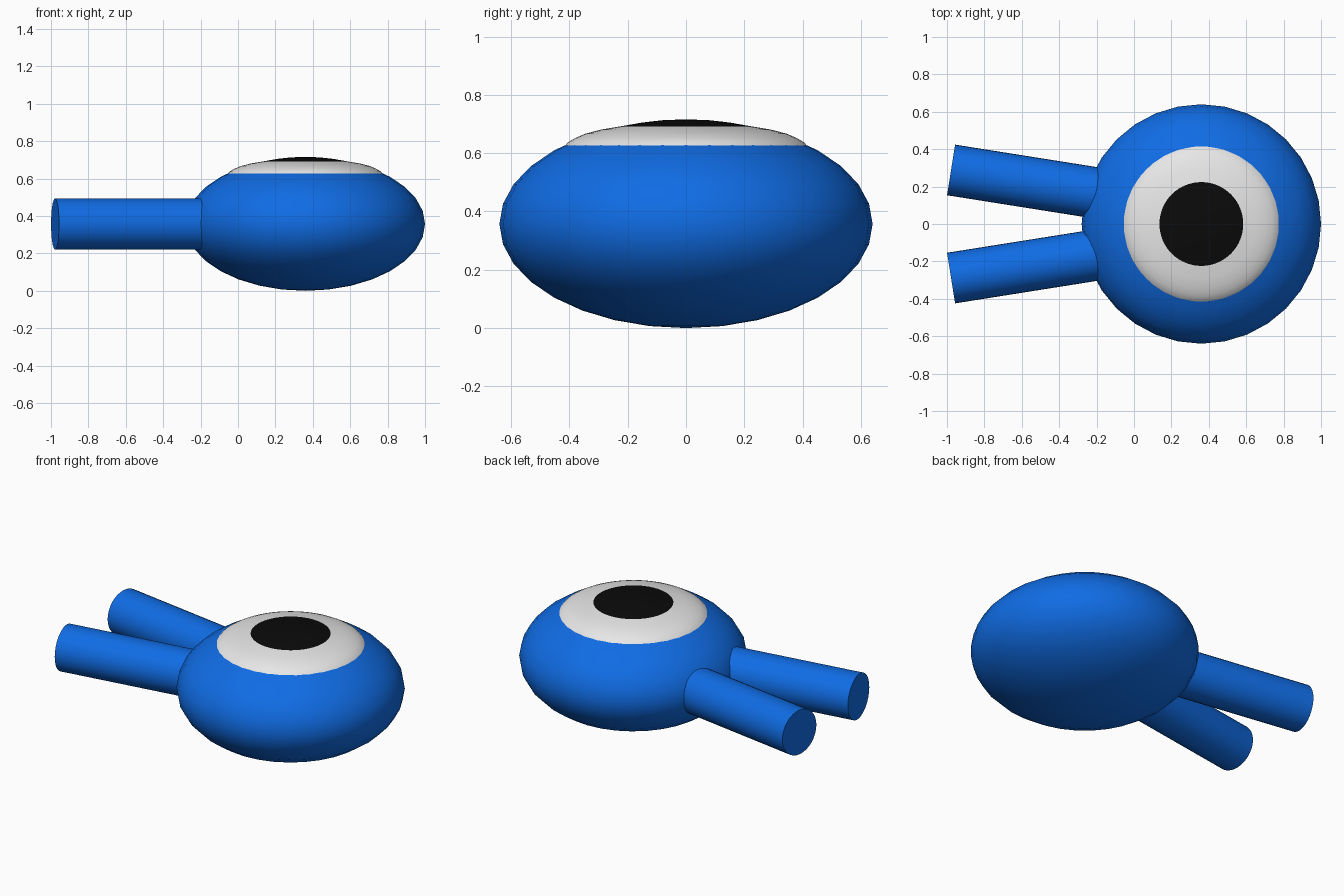
import bpy, bmesh, math
from mathutils import Matrix, Vector

if "Cube" in bpy.data.objects:
    bpy.data.objects.remove(bpy.data.objects["Cube"])

CX, CZ = 0.36, 0.357      # body centre
RXY, RZ = 0.64, 0.357     # body radii


def material(name, rgb):
    m = bpy.data.materials.new(name)
    m.diffuse_color = (*rgb, 1.0)
    m.use_nodes = True
    m.node_tree.nodes["Principled BSDF"].inputs["Base Color"].default_value = m.diffuse_color
    return m


BLUE = material("blue", (0.005, 0.15, 0.78))
WHITE = material("white", (0.8, 0.8, 0.8))
BLACK = material("black", (0.003, 0.003, 0.003))


def finish(name, bm, mats, angle=50):
    bmesh.ops.recalc_face_normals(bm, faces=bm.faces)
    me = bpy.data.meshes.new(name)
    bm.to_mesh(me)
    bm.free()
    for m in mats:
        me.materials.append(m)
    ob = bpy.data.objects.new(name, me)
    bpy.context.collection.objects.link(ob)
    bpy.ops.object.select_all(action='DESELECT')
    ob.select_set(True)
    bpy.context.view_layer.objects.active = ob
    bpy.ops.object.shade_smooth_by_angle(angle=math.radians(angle))
    return ob


# Body: flattened sphere, opened where the eye covers it
bm = bmesh.new()
bmesh.ops.create_uvsphere(bm, u_segments=32, v_segments=16, radius=1.0)
bmesh.ops.scale(bm, vec=(RXY, RXY, RZ), verts=bm.verts)
hidden = [v for v in bm.verts if v.co.z > 0 and v.co.xy.length < 0.3]
bmesh.ops.delete(bm, geom=hidden, context='VERTS')
bmesh.ops.translate(bm, vec=(CX, 0, CZ), verts=bm.verts)
finish("body", bm, [BLUE])

# Eye: shallow turned dome, the pupil is its inner rings
PUPIL_R = 0.224
profile = [(0.41, 0.595), (0.42, 0.62), (0.405, 0.637), (0.38, 0.652),
           (0.345, 0.667), (0.29, 0.681), (PUPIL_R, 0.692),
           (0.15, 0.705), (0.08, 0.713), (0.0, 0.716)]
bm = bmesh.new()
verts = [bm.verts.new((r, 0, z)) for r, z in profile]
edges = [bm.edges.new(pair) for pair in zip(verts, verts[1:])]
bmesh.ops.spin(bm, geom=verts + edges, cent=(0, 0, 0), axis=(0, 0, 1),
               angle=math.tau, steps=64, use_merge=True)
bmesh.ops.remove_doubles(bm, verts=bm.verts, dist=1e-4)
rim = [e for e in bm.edges if e.is_boundary]
bmesh.ops.holes_fill(bm, edges=rim, sides=0)
for f in bm.faces:
    c = f.calc_center_median()
    f.material_index = int(c.z > 0.65 and c.xy.length < PUPIL_R)
bmesh.ops.translate(bm, vec=(CX, 0, 0), verts=bm.verts)
finish("eye", bm, [WHITE, BLACK])

# Two splayed legs, mirrored across y
LEG_R, LEG_LEN, SPLAY = 0.137, 0.95, math.radians(9)
for name, side in (("left_leg", 1), ("right_leg", -1)):
    tip = Vector((-0.978, side * 0.289, CZ))
    inward = Vector((math.cos(SPLAY), -side * math.sin(SPLAY), 0))
    rot = inward.to_track_quat('Z', 'Y').to_matrix().to_4x4()
    bm = bmesh.new()
    bmesh.ops.create_cone(bm, cap_ends=True, segments=32, radius1=LEG_R,
                          radius2=LEG_R, depth=LEG_LEN,
                          matrix=Matrix.Translation(tip + inward * LEG_LEN / 2) @ rot)
    finish(name, bm, [BLUE])
